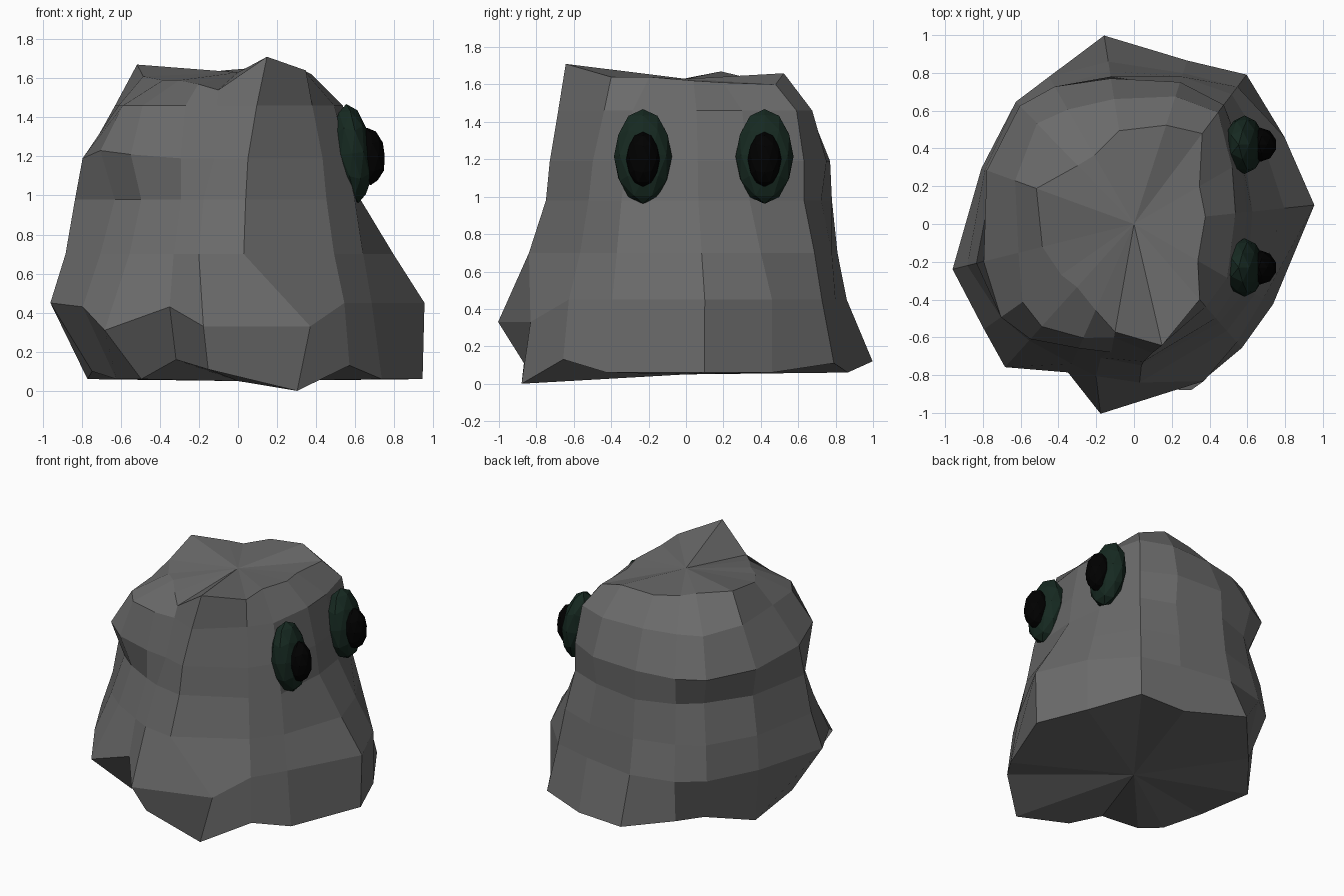
import bpy, bmesh
from math import radians, cos, sin
from mathutils import Matrix, Vector


def material(name, rgb):
    m = bpy.data.materials.new(name)
    m.diffuse_color = (*rgb, 1)
    return m


def finish(bm, name, mat):
    bmesh.ops.recalc_face_normals(bm, faces=bm.faces)
    me = bpy.data.meshes.new(name)
    bm.to_mesh(me)
    bm.free()
    me.materials.append(mat)
    ob = bpy.data.objects.new(name, me)
    bpy.context.collection.objects.link(ob)
    return ob


stone = material("stone", (0.145, 0.145, 0.145))
green = material("dark_green", (0.008, 0.022, 0.015))
black = material("black", (0.0, 0.0, 0.0))

# Rock body: stacked rings, one radius per compass angle
angles = [6, 30, 53, 72, 99, 120, 134, 160, 194, 215, 228, 246, 260, 286, 311, 330]
rings = [
    (0.06, [.95, .92, .99, .91, 1.01, .82, .78, .82, .77, .76, .74, .78, .88, .93, .87, .85]),
    (0.45, [.96, .92, .91, .84, .87, .90, .90, .86, .99, .97, 1.02, .86, 1.02, .91, .83, .79]),
    (0.70, [.80, .80, .86, .82, .82, .84, .86, .84, .91, .86, .83, .81, .83, .84, .75, .74]),
    (0.98, [.63, .68, .79, .76, .79, .79, .78, .79, .86, .77, .74, .72, .73, .75, .69, .69]),
    (1.19, [.60, .66, .79, .79, .78, .84, .87, .83, .82, .86, .82, .72, .69, .73, .66, .64]),
    (1.46, [.54, .60, .74, .71, .67, .70, .74, .67, .63, .72, .73, .66, .61, .69, .58, .57]),
    (1.64, [.38, .40, .60, .55, .50, .42, .43, .55, .50, .47, .45, .50, .58, .66, .53, .39]),
]
# Height tweaks for the uneven foot, hips and crown: (ring, angle) -> dz
lift = {(0, 286): -.06, (0, 99): .06, (0, 53): .05, (0, 311): .07, (0, 194): .04,
        (0, 246): .10, (0, 260): .05, (0, 120): .06, (0, 134): .07,
        (1, 260): -.12, (1, 228): -.14, (1, 286): -.12, (1, 246): -.02, (1, 215): -.02,
        (4, 215): .04, (4, 228): .02, (6, 6): -.02, (6, 72): .02,
        (6, 53): -.04, (6, 30): -.03, (6, 160): .03, (6, 194): -.03,
        (6, 215): -.05, (6, 228): -.05, (6, 246): -.07, (6, 260): -.10, (6, 286): .07,
        (6, 120): -.02}
# The front crease wanders sideways as it climbs: (ring, angle) -> degrees
turn = {(0, 286): 3, (1, 286): 8, (2, 286): -14, (3, 286): -13, (4, 286): -12,
        (5, 286): -8, (6, 286): -3, (2, 260): -4, (3, 260): -4}
bm = bmesh.new()
loops = []
for i, (z, radii) in enumerate(rings):
    loop = []
    for a, r in zip(angles, radii):
        t = radians(a + turn.get((i, a), 0))
        loop.append(bm.verts.new((r * cos(t), r * sin(t), z + lift.get((i, a), 0))))
    loops.append(loop)
n = len(angles)
for lo, hi in zip(loops, loops[1:]):
    for k in range(n):
        j = (k + 1) % n
        bm.faces.new((lo[k], lo[j], hi[j], hi[k]))
for loop, z in ((loops[0], .05), (loops[-1], 1.63)):
    centre = bm.verts.new((0, 0, z))
    for k in range(n):
        bm.faces.new((loop[k], loop[(k + 1) % n], centre))
finish(bm, "rock_body", stone)


# Eyes: faceted ovals leaning with the face, each with a bulging pupil
def oval(name, centre, size, tilt, mat):
    bm = bmesh.new()
    bmesh.ops.create_icosphere(bm, subdivisions=2, radius=1)
    m = (Matrix.Translation(centre) @ Matrix.Rotation(radians(tilt), 4, 'Y')
         @ Matrix.Diagonal(Vector((*size, 1))))
    bmesh.ops.transform(bm, matrix=m, verts=bm.verts)
    finish(bm, name, mat)


for side, y in (("front", -0.23), ("back", 0.42)):
    oval(f"{side}_eye", (0.585, y, 1.215), (0.10, 0.155, 0.255), -7, green)
    oval(f"{side}_pupil", (0.67, y, 1.20), (0.085, 0.09, 0.147), -4, black)
